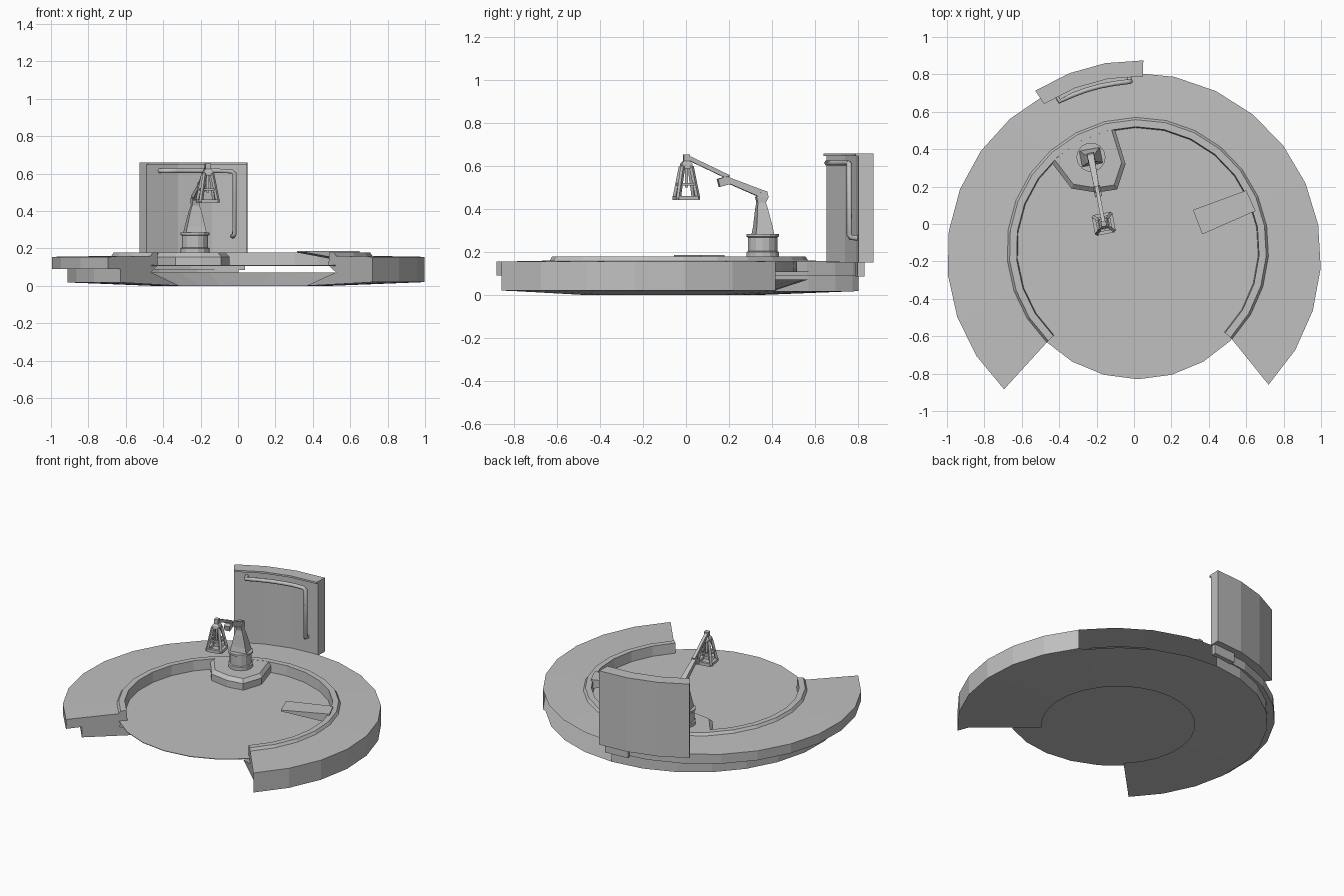
import bpy, bmesh
from math import sin, cos, radians, pi
from mathutils import Vector

cube = bpy.data.objects.get("Cube")
if cube:
    bpy.data.objects.remove(cube)

grey = bpy.data.materials.new("plain_grey")
grey.use_nodes = True
GREY = (0.53, 0.53, 0.53, 1)
grey.diffuse_color = GREY
grey.node_tree.nodes["Principled BSDF"].inputs["Base Color"].default_value = GREY

CENTRE = Vector((0.02, -0.13, 0))


def make(name, verts, faces, closed=True):
    mesh = bpy.data.meshes.new(name)
    mesh.from_pydata([tuple(v) for v in verts], [], faces)
    if closed:
        bm = bmesh.new()
        bm.from_mesh(mesh)
        bmesh.ops.recalc_face_normals(bm, faces=bm.faces)
        bm.to_mesh(mesh)
        bm.free()
    mesh.materials.append(grey)
    ob = bpy.data.objects.new(name, mesh)
    bpy.context.scene.collection.objects.link(ob)
    return ob


def loft(name, sections):
    """Closed skin over sections with equal point counts."""
    n, m = len(sections[0]), len(sections)
    faces = [(k * n + i, k * n + (i + 1) % n, (k + 1) * n + (i + 1) % n, (k + 1) * n + i)
             for k in range(m - 1) for i in range(n)]
    faces += [tuple(range(n))[::-1], tuple(range((m - 1) * n, m * n))]
    return make(name, [p for s in sections for p in s], faces)


def polar(r, z, deg):
    """Point round the deck; the outermost rim is slightly off centre."""
    a = radians(deg)
    if r == 1:
        return Vector((cos(a), -0.175 + 0.985 * sin(a), z))
    return CENTRE + Vector((r * cos(a), r * sin(a), z))


def strip(name, profile, start, end, steps):
    """Open sheet: a (radius, height) profile swept round the deck."""
    n = len(profile)
    verts = [polar(r, z, start + (end - start) * i / steps)
             for i in range(steps + 1) for r, z in profile]
    faces = [(i * n + j, (i + 1) * n + j, (i + 1) * n + j + 1, i * n + j + 1)
             for i in range(steps) for j in range(n - 1)]
    return make(name, verts, faces, closed=False)


def arc_block(name, r0, r1, z0, z1, start, end, steps):
    """Solid curved block."""
    return loft(name, [[polar(r, z, start + (end - start) * i / steps)
                        for r, z in ((r0, z0), (r1, z0), (r1, z1), (r0, z1))]
                       for i in range(steps + 1)])


def circle(centre, r, z, n):
    return [Vector((centre[0] + r * cos(2 * pi * i / n),
                    centre[1] + r * sin(2 * pi * i / n), z)) for i in range(n)]


def beam(name, p, q, w0, w1=None):
    """Square bar from p to q, optionally tapered."""
    p, q = Vector(p), Vector(q)
    d = (q - p).normalized()
    side = d.cross((0, 0, 1))
    side = side.normalized() if side.length > 0.01 else Vector((1, 0, 0))
    up = side.cross(d)
    return loft(name, [[c + (side * u + up * v) * w / 2
                        for u, v in ((-1, -1), (1, -1), (1, 1), (-1, 1))]
                       for c, w in ((p, w0), (q, w1 or w0))])


# Thin floor sheet
loft("floor_sheet", [circle(CENTRE, 0.7, z, 24) for z in (0.106, 0.11)])

# Hollow ring deck: raised inner rim, sloping base, outer wall open along one stretch
FIRST, OPEN_START, OPEN_END, LAST = -44, 37, 91, 226
rim = [(1, 0.155), (0.7, 0.16), (0.688, 0.178), (0.65, 0.178), (0.645, 0.11)]
base_sheet = [(0.7, 0.072), (0.48, 0), (0.935, 0.018)]
plain_wall = [(0.935, 0.018), (1, 0.02), (1, 0.155)]
undercut_wall = [(0.935, 0.018), (0.935, 0.09), (1, 0.09), (1, 0.155)]
strip("ring_top", rim, FIRST, LAST, 20)
strip("ring_base", base_sheet, FIRST, LAST, 20)
strip("ring_plain_wall", plain_wall, FIRST, OPEN_START, 6)
strip("ring_undercut_wall", undercut_wall, OPEN_END, LAST, 10)
for name, wall, angle in (("ring_left_end", plain_wall, FIRST),
                          ("ring_right_end", undercut_wall, LAST)):
    outline = [polar(r, z, angle) for r, z in base_sheet + wall[1:] + rim[1:]]
    if angle == LAST:
        outline.reverse()
    make(name, outline, [tuple(range(len(outline)))], closed=False)

# Curved back panel, its top lip and its mounting bracket
arc_block("back_panel", 0.935, 1.005, 0.15, 0.66, 88.3, 123, 3)
arc_block("panel_top_lip", 0.92, 0.936, 0.648, 0.66, 88.3, 123, 3)
arc_block("panel_mount", 0.93, 0.962, 0.085, 0.152, 89, 99, 1)

# Bent pipe on the panel
path = [polar(0.935, 0.615, 118)]
path += [polar(0.89, 0.615, 118 - 5 * i) for i in range(5)]
path += [polar(0.892, 0.612, 93.5), polar(0.892, 0.6, 92.5), polar(0.892, 0.28, 92.5),
         polar(0.9, 0.268, 92.8), polar(0.935, 0.265, 93)]
curve = bpy.data.curves.new("panel_pipe", "CURVE")
curve.dimensions = "3D"
curve.bevel_depth = 0.013
curve.bevel_resolution = 1
curve.use_fill_caps = True
spline = curve.splines.new("POLY")
spline.points.add(len(path) - 1)
for point, p in zip(spline.points, path):
    point.co = (*p, 1)
curve.materials.append(grey)
pipe = bpy.data.objects.new("panel_pipe", curve)
bpy.context.scene.collection.objects.link(pipe)

# Crane platform with bevelled top, its back following the rim
front_edge = [(-0.335, 0.19), (-0.2, 0.168), (-0.09, 0.185), (-0.045, 0.32)]
plan = [Vector((x, y, 0)) for x, y in front_edge]
plan += [polar(0.66, 0, angle) for angle in (101, 112, 124, 135)]
hub = Vector((-0.24, 0.4, 0))
loft("crane_platform", [[hub + (p - hub) * s + Vector((0, 0, z)) for p in plan]
                        for s, z in ((1, 0.108), (1, 0.155), (0.89, 0.177))])

# Access board resting on the rim
low = [(0.315, 0.075, 0.178), (0.365, -0.055, 0.178), (0.65, 0.07, 0.125), (0.6, 0.18, 0.125)]
loft("access_board", [low, [(x, y, 0.187) for x, y, z in low]])

# Crane drum with flanges
drum = [(0.078, 0.172), (0.078, 0.2), (0.07, 0.204), (0.07, 0.268), (0.078, 0.272), (0.078, 0.285)]
loft("crane_drum", [circle((-0.23, 0.357), r, z, 14) for r, z in drum])

forward = Vector((0.07, -0.365, 0)).normalized()
across = Vector((-forward.y, forward.x, 0))
base = Vector((-0.23, 0.357, 0))


def crane(s, side, z):
    """Crane space: distance along the boom, sideways, height."""
    return base + forward * s + across * side + Vector((0, 0, z))


# Mast, waisted below the boom joint
mast = [(-0.044, 0.042, 0.056, 0.283), (-0.038, 0.036, 0.048, 0.32), (-0.02, 0.03, 0.03, 0.4),
        (-0.012, 0.026, 0.02, 0.43), (-0.025, 0.032, 0.02, 0.455), (-0.018, 0.004, 0.018, 0.485)]
loft("crane_mast", [[crane(a, -w, z), crane(b, -w, z), crane(b, w, z), crane(a, w, z)]
                    for a, b, w, z in mast])

# Two-stage boom
beam("boom_lower", crane(-0.01, 0, 0.465), crane(0.19, 0, 0.545), 0.036, 0.026)
beam("boom_joint", crane(0.16, 0, 0.535), crane(0.21, 0, 0.522), 0.038)
beam("boom_upper", crane(0.16, 0, 0.548), crane(0.36, 0, 0.642), 0.02)

# Hanging cage at the boom tip
tip = crane(0.362, 0, 0)


def corner(i, half, z):
    sx, sy = ((-1, -1), (1, -1), (1, 1), (-1, 1))[i % 4]
    return tip + forward * half * sx + across * half * sy + Vector((0, 0, z))


loft("cage_cap", [[corner(i, h, z) for i in range(4)]
                  for h, z in ((0.026, 0.59), (0.024, 0.612), (0.014, 0.625), (0.014, 0.655))])
for i in range(4):
    beam("cage_leg", corner(i, 0.046, 0.45), corner(i, 0.02, 0.6), 0.016)
    beam("cage_base_bar", corner(i, 0.046, 0.452), corner(i + 1, 0.046, 0.452), 0.02)
    beam("cage_middle_bar", corner(i, 0.034, 0.515), corner(i + 1, 0.034, 0.515), 0.012)
beam("cage_rod", tip + Vector((0, 0, 0.5)), tip + Vector((0, 0, 0.6)), 0.014)
